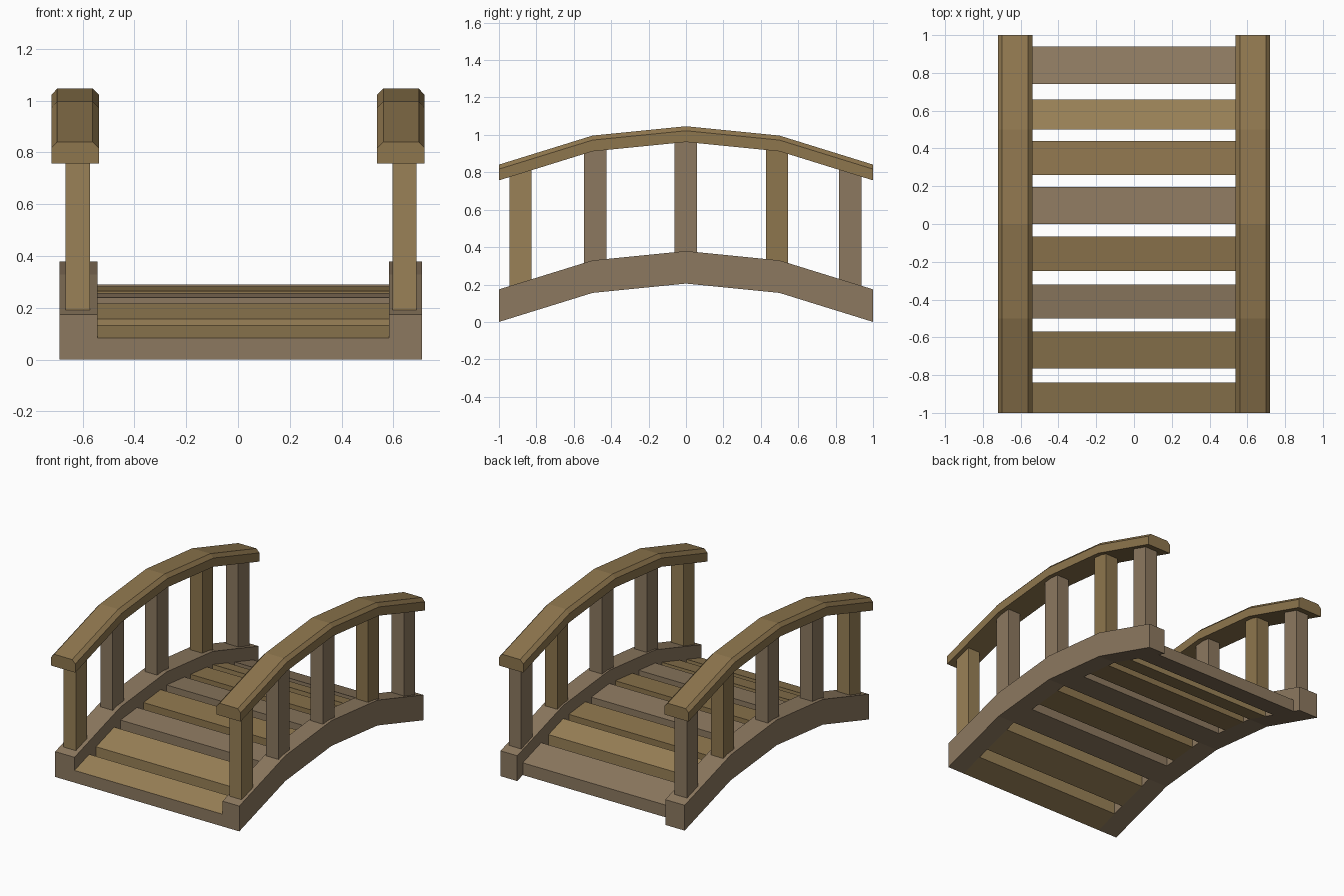
import bpy, bmesh

if "Cube" in bpy.data.objects:
    bpy.data.objects.remove(bpy.data.objects["Cube"])


def material(name, rgb):
    m = bpy.data.materials.new(name)
    m.diffuse_color = (*rgb, 1)
    m.use_nodes = True
    m.node_tree.nodes["Principled BSDF"].inputs["Base Color"].default_value = m.diffuse_color
    return m


GOLD = material("light_wood", (0.32, 0.22, 0.095))
BROWN = material("brown_wood", (0.27, 0.18, 0.075))
GREY = material("grey_wood", (0.265, 0.19, 0.115))

# Faceted arch shared by deck and rails: (y, rise above the end)
ARCH = [(-1, 0), (-0.5, 0.155), (0, 0.205), (0.5, 0.155), (1, 0)]


def rise(y):
    for (y0, z0), (y1, z1) in zip(ARCH, ARCH[1:]):
        if y <= y1:
            return z0 + (z1 - z0) * (y - y0) / (y1 - y0)


def sweep(name, section, ys, mat):
    """Carry an (x, z) cross-section along y, following the arch."""
    bm = bmesh.new()
    rings = [[bm.verts.new((x, y, z + rise(y))) for x, z in section] for y in ys]
    n = len(section)
    for a, b in zip(rings, rings[1:]):
        for i in range(n):
            j = (i + 1) % n
            bm.faces.new((a[i], a[j], b[j], b[i]))
    bm.faces.new(rings[0])
    bm.faces.new(rings[-1])
    bmesh.ops.recalc_face_normals(bm, faces=bm.faces)
    me = bpy.data.meshes.new(name)
    bm.to_mesh(me)
    bm.free()
    me.materials.append(mat)
    ob = bpy.data.objects.new(name, me)
    bpy.context.collection.objects.link(ob)
    return ob


def rect(x0, x1, z0, z1):
    return [(x0, z0), (x1, z0), (x1, z1), (x0, z1)]


arch_ys = [y for y, _ in ARCH]

# Side beams
sweep("left_beam", rect(-0.69, -0.543, 0, 0.174), arch_ys, GREY)
sweep("right_beam", rect(0.583, 0.71, 0, 0.174), arch_ys, GREY)

# Deck planks, uneven widths, flush with the beam undersides
planks = [(-1, -0.84, GOLD), (-0.765, -0.57, GOLD), (-0.5, -0.32, GREY),
          (-0.25, -0.065, BROWN), (0, 0.195, GREY), (0.26, 0.44, BROWN),
          (0.5, 0.66, GOLD), (0.74, 0.94, GREY)]
for i, (y0, y1, mat) in enumerate(planks):
    ob = sweep(f"plank_{i + 1}", rect(-0.543, 0.583, 0, 0.084), [y0, y1], mat)
    if i == 0:
        # the front plank's end face matches the grey beams
        ob.data.materials.append(GREY)
        for p in ob.data.polygons:
            if p.normal.y < -0.9:
                p.material_index = 1

# Handrails with chamfered top edges
for side, s in (("left", -1), ("right", 1)):
    section = [(0.537, 0.757), (0.72, 0.757), (0.72, 0.817),
               (0.698, 0.841), (0.561, 0.841), (0.537, 0.817)]
    sweep(f"{side}_handrail", [(s * x, z) for x, z in section], arch_ys, BROWN)

# Posts, slightly sunk into beam and rail
posts = [(-0.945, -0.825, GOLD), (-0.545, -0.425, GREY), (-0.062, 0.06, GREY),
         (0.428, 0.545, BROWN), (0.818, 0.938, GREY)]
for side, cx in (("left", -0.618), ("right", 0.643)):
    for i, (y0, y1, mat) in enumerate(posts):
        sweep(f"{side}_post_{i + 1}", rect(cx - 0.047, cx + 0.047, 0.165, 0.77),
              [y0, y1], mat)
